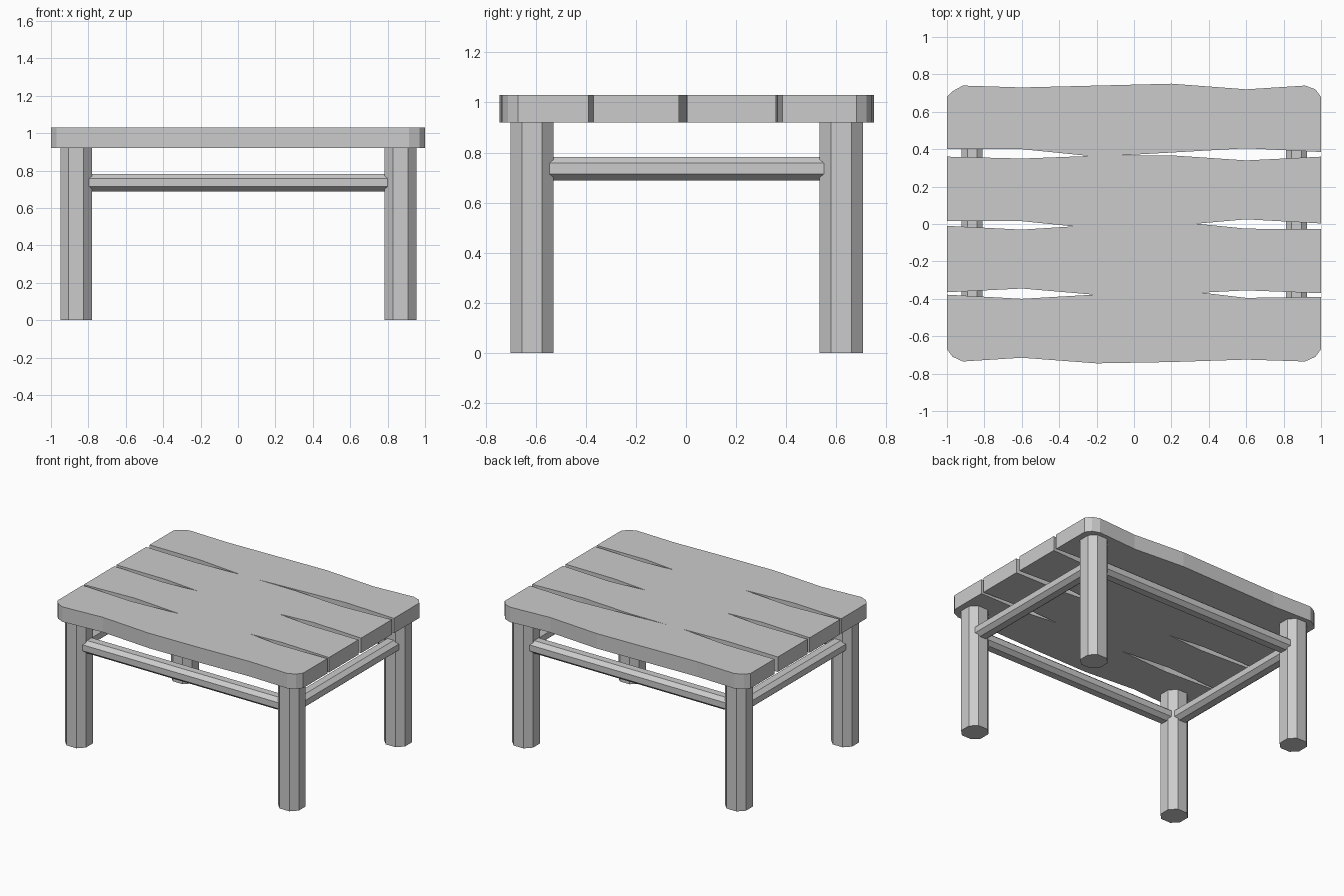
import bpy, bmesh
from mathutils import Vector

if "Cube" in bpy.data.objects:
    bpy.data.objects.remove(bpy.data.objects["Cube"])


def prism(name, profile, start, u, v, sweep):
    """Solid made by sweeping a flat profile (in axes u, v) along a vector."""
    start, u, v, sweep = map(Vector, (start, u, v, sweep))
    bm = bmesh.new()
    face = bm.faces.new([bm.verts.new(start + u * a + v * b) for a, b in profile])
    out = bmesh.ops.extrude_face_region(bm, geom=[face])
    moved = [e for e in out["geom"] if isinstance(e, bmesh.types.BMVert)]
    bmesh.ops.translate(bm, vec=sweep, verts=moved)
    bmesh.ops.recalc_face_normals(bm, faces=bm.faces[:])
    mesh = bpy.data.meshes.new(name)
    bm.to_mesh(mesh)
    bm.free()
    obj = bpy.data.objects.new(name, mesh)
    bpy.context.collection.objects.link(obj)
    return obj


def octagon(a, b, f=0.47):
    """Chamfered rectangle with half sizes a, b and flat share f."""
    return [(a, -b * f), (a, b * f), (a * f, b), (-a * f, b),
            (-a, b * f), (-a, -b * f), (-a * f, -b), (a * f, -b)]


X, Y, Z = (1, 0, 0), (0, 1, 0), (0, 0, 1)
LEG_X, LEG_Y, TOP_Z, THICK, RAIL_Z = (-0.865, 0.869), (-0.615, 0.62), 0.92, 0.11, 0.736

# Tabletop: four wavy planks, split at the ends and touching in the middle
edge_x = (-1, -0.6, -0.2, 0.2, 0.6, 1)
front_edge = [(-1, -0.67), (-0.97, -0.71), (-0.915, -0.735), (-0.6, -0.715), (-0.2, -0.745),
              (0.2, -0.738), (0.6, -0.725), (0.915, -0.735), (0.97, -0.71), (1, -0.67)]
back_edge = [(-1, 0.68), (-0.97, 0.71), (-0.915, 0.74), (-0.6, 0.73), (-0.2, 0.74),
             (0.2, 0.75), (0.6, 0.72), (0.915, 0.74), (0.97, 0.72), (1, 0.68)]
# front side and back side of each gap
gaps = [((-0.378, -0.40, -0.377, -0.348, -0.395, -0.39), (-0.365, -0.345, -0.379, -0.375, -0.355, -0.37)),
        ((-0.01, -0.03, -0.005, 0.015, -0.025, -0.028), (0.015, 0.015, -0.025, -0.01, 0.025, 0.003)),
        ((0.36, 0.35, 0.365, 0.367, 0.34, 0.36), (0.40, 0.40, 0.36, 0.382, 0.405, 0.385))]
lows = [front_edge] + [list(zip(edge_x, g[1])) for g in gaps]
highs = [list(zip(edge_x, g[0])) for g in gaps] + [back_edge]
for i, (low, high) in enumerate(zip(lows, highs)):
    prism(f"top_plank_{i + 1}", low + high[::-1], (0, 0, TOP_Z), X, Y, (0, 0, THICK))

# Legs: octagonal posts
for yn, y in zip(("front", "back"), LEG_Y):
    for xn, x in zip(("left", "right"), LEG_X):
        prism(f"{yn}_{xn}_leg", octagon(0.085, 0.086), (x, y, 0), X, Y, (0, 0, TOP_Z))

# Rails: octagonal bars running between leg centres
rail = octagon(0.056, 0.047)
for yn, y in zip(("front", "back"), LEG_Y):
    prism(f"{yn}_rail", rail, (LEG_X[0], y, RAIL_Z), Y, Z, (LEG_X[1] - LEG_X[0], 0, 0))
for xn, x in zip(("left", "right"), LEG_X):
    prism(f"{xn}_rail", rail, (x, LEG_Y[0], RAIL_Z), X, Z, (0, LEG_Y[1] - LEG_Y[0], 0))
